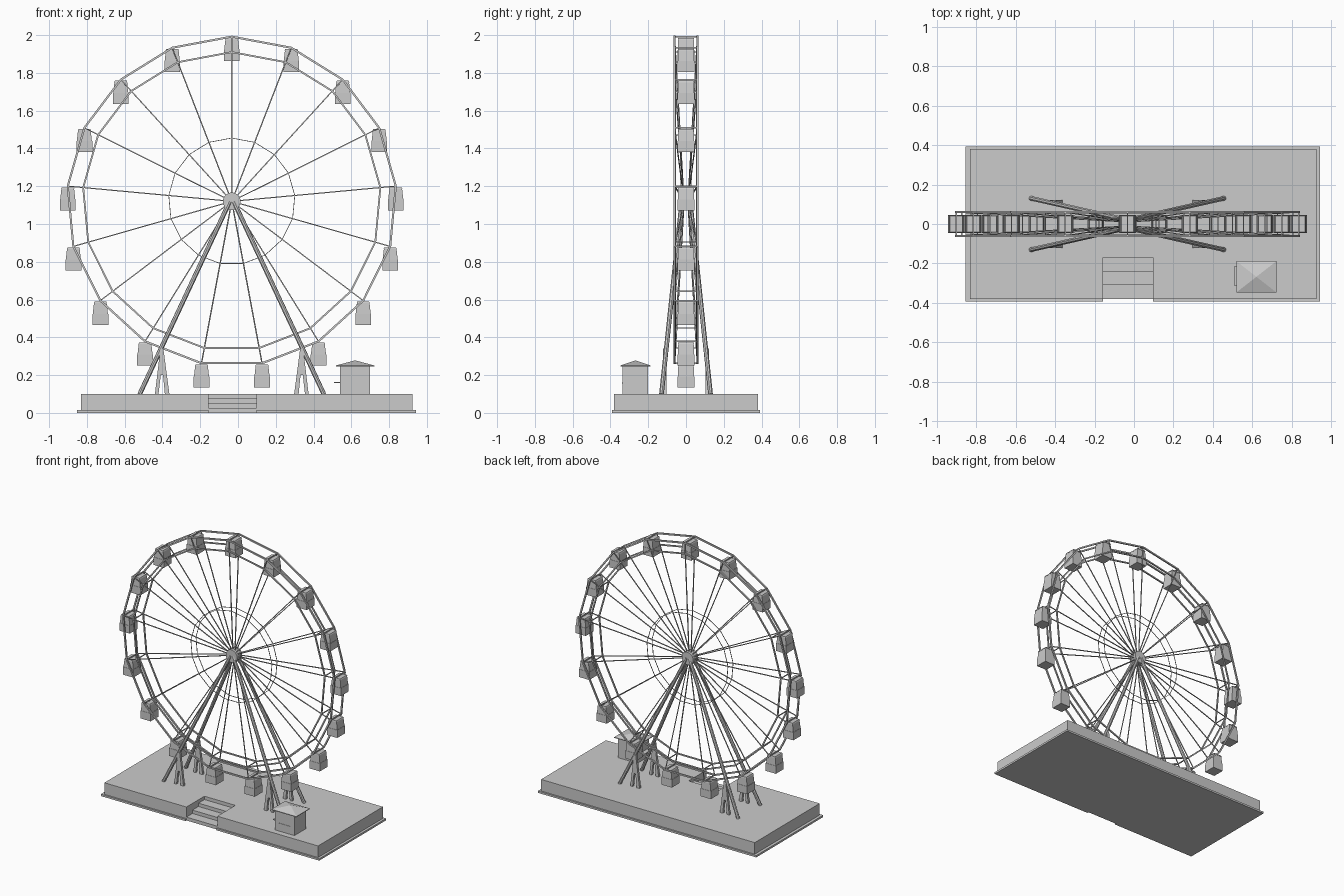
import bpy, bmesh, math
from mathutils import Vector, Matrix

if "Cube" in bpy.data.objects:
    bpy.data.objects.remove(bpy.data.objects["Cube"])

N = 17                                  # wheel sides and gondolas
C = Vector((-0.033, 0, 1.12))           # wheel centre
R_OUT, R_IN, R_MID = 0.872, 0.79, 0.335


def finish(name, bm):
    bmesh.ops.recalc_face_normals(bm, faces=bm.faces)
    me = bpy.data.meshes.new(name)
    bm.to_mesh(me)
    bm.free()
    ob = bpy.data.objects.new(name, me)
    bpy.context.collection.objects.link(ob)
    return ob


def add_beam(bm, a, b, r, sides=4):
    a, b = Vector(a), Vector(b)
    d = b - a
    rot = d.to_track_quat('Z', 'Y').to_matrix().to_4x4()
    spin = Matrix.Rotation(math.pi / sides, 4, 'Z')
    bmesh.ops.create_cone(bm, cap_ends=True, segments=sides, radius1=r, radius2=r,
                          depth=d.length, matrix=Matrix.Translation((a + b) / 2) @ rot @ spin)


def add_box(bm, lo, hi, taper=(1, 1)):
    lo, hi = Vector(lo), Vector(hi)
    mid = (lo + hi) / 2
    for v in bmesh.ops.create_cube(bm, size=1)['verts']:
        top = v.co.z > 0
        v.co = mid + v.co * (hi - lo)
        if top:
            v.co.x = mid.x + (v.co.x - mid.x) * taper[0]
            v.co.y = mid.y + (v.co.y - mid.y) * taper[1]


def box(name, lo, hi, taper=(1, 1)):
    bm = bmesh.new()
    add_box(bm, lo, hi, taper)
    return finish(name, bm)


def prism(name, pts, axis, lo, hi):
    """Extrude a 2D profile along x (points are y,z) or y (points are x,z)."""
    bm = bmesh.new()
    put = (lambda p, t: (t, p[0], p[1])) if axis == 'x' else (lambda p, t: (p[0], t, p[1]))
    f = bm.faces.new([bm.verts.new(put(p, lo)) for p in pts])
    g = bmesh.ops.extrude_face_region(bm, geom=[f])['geom']
    move = (hi - lo, 0, 0) if axis == 'x' else (0, hi - lo, 0)
    bmesh.ops.translate(bm, vec=move, verts=[v for v in g if isinstance(v, bmesh.types.BMVert)])
    return finish(name, bm)


def rim(k, r, y):
    a = 2 * math.pi * k / N
    return C + Vector((r * math.sin(a), y, r * math.cos(a)))


# platform with bottom flange and a flight of steps cut into the front
steps = prism("step_cutter", [(-.17, .2), (-.17, .075), (-.24, .075), (-.24, .05), (-.31, .05),
                              (-.31, .025), (-.6, .025), (-.6, .2)], 'x', -.157, .097)
gap = box("flange_cutter", (-.157, -.6, -.1), (.097, -.381, .1))
for c in (steps, gap):
    c.hide_render = True
    c.display_type = 'WIRE'
platform = box("platform", (-.832, -.381, 0), (.925, .381, .1))
flange = box("platform_flange", (-.853, -.393, 0), (.943, .393, .014))
for ob, cutter in ((platform, steps), (flange, gap)):
    m = ob.modifiers.new("cut", 'BOOLEAN')
    m.operation = 'DIFFERENCE'
    m.solver = 'EXACT'
    m.object = cutter

# outer, inner and middle rings on both sides
for name, r, y, t in (("outer_ring", R_OUT, .061, .0075), ("inner_ring", R_IN, .057, .0065),
                      ("middle_ring", R_MID, .03, .0025)):
    bm = bmesh.new()
    for s in (-1, 1):
        for k in range(N):
            add_beam(bm, rim(k, r, s * y), rim(k + 1, r, s * y), t)
    finish(name, bm)

# spokes and cross bars
bm = bmesh.new()
for k in range(N):
    for s in (-1, 1):
        add_beam(bm, rim(k, .03, s * .012), rim(k, R_OUT, s * .06), .004)
finish("spokes", bm)
bm = bmesh.new()
for k in range(N):
    add_beam(bm, rim(k, R_OUT, -.066), rim(k, R_OUT, .066), .005)
    add_beam(bm, rim(k, R_IN, -.06), rim(k, R_IN, .06), .004)
finish("cross_bars", bm)

# hub
bm = bmesh.new()
add_beam(bm, C - Vector((0, .03, 0)), C + Vector((0, .03, 0)), .047, 24)
hub = finish("hub", bm)

# hanging gondolas: lower tub, tapered cabin and cap sharing one mesh
bm = bmesh.new()
add_box(bm, (-.042, -.045, -.128), (.042, .045, -.07))
add_box(bm, (-.040, -.043, -.07), (.040, .043, -.014), (.84, .95))
add_box(bm, (-.035, -.043, -.014), (.035, .043, -.006), (.9, .95))
gondola = finish("gondola", bm)
for k in range(N):
    ob = gondola if k == 0 else bpy.data.objects.new("gondola", gondola.data)
    if k:
        bpy.context.collection.objects.link(ob)
    ob.location = rim(k, R_OUT, 0)

# support legs with small forked props at the feet
bm = bmesh.new()
for sx in (-1, 1):
    for sy in (-1, 1):
        add_beam(bm, C + Vector((sx * .01, sy * .022, 0)),
                 (C.x + sx * .488, sy * .13, .098), .0125, 8)
        prof = [(-.037, .098), (-.008, .34), (.008, .34), (.04, .098), (.016, .098),
                (.006, .2), (-.006, .2), (-.018, .098)]
        prism("leg_prop", [(C.x + sx * (.37 - x), z) for x, z in prof], 'y',
              sy * .112 - .009, sy * .112 + .009)
finish("support_legs", bm)

# ticket booth with pyramid roof, counter, and wall slot
box("booth", (.54, -.337, .1), (.7, -.2, .248))
box("booth_roof_edge", (.518, -.347, .246), (.722, -.188, .251))
bm = bmesh.new()
bmesh.ops.create_cone(bm, cap_ends=True, segments=4, radius1=math.sqrt(.5), radius2=0, depth=1,
                      matrix=Matrix.Translation((.62, -.2675, .2645)) @
                      Matrix.Diagonal((.204, .159, .027, 1)) @ Matrix.Rotation(math.pi / 4, 4, 'Z'))
finish("booth_roof", bm)
box("booth_counter", (.508, -.315, .157), (.545, -.213, .163))
box("booth_front_ledge", (.575, -.34, .155), (.665, -.33, .16))
